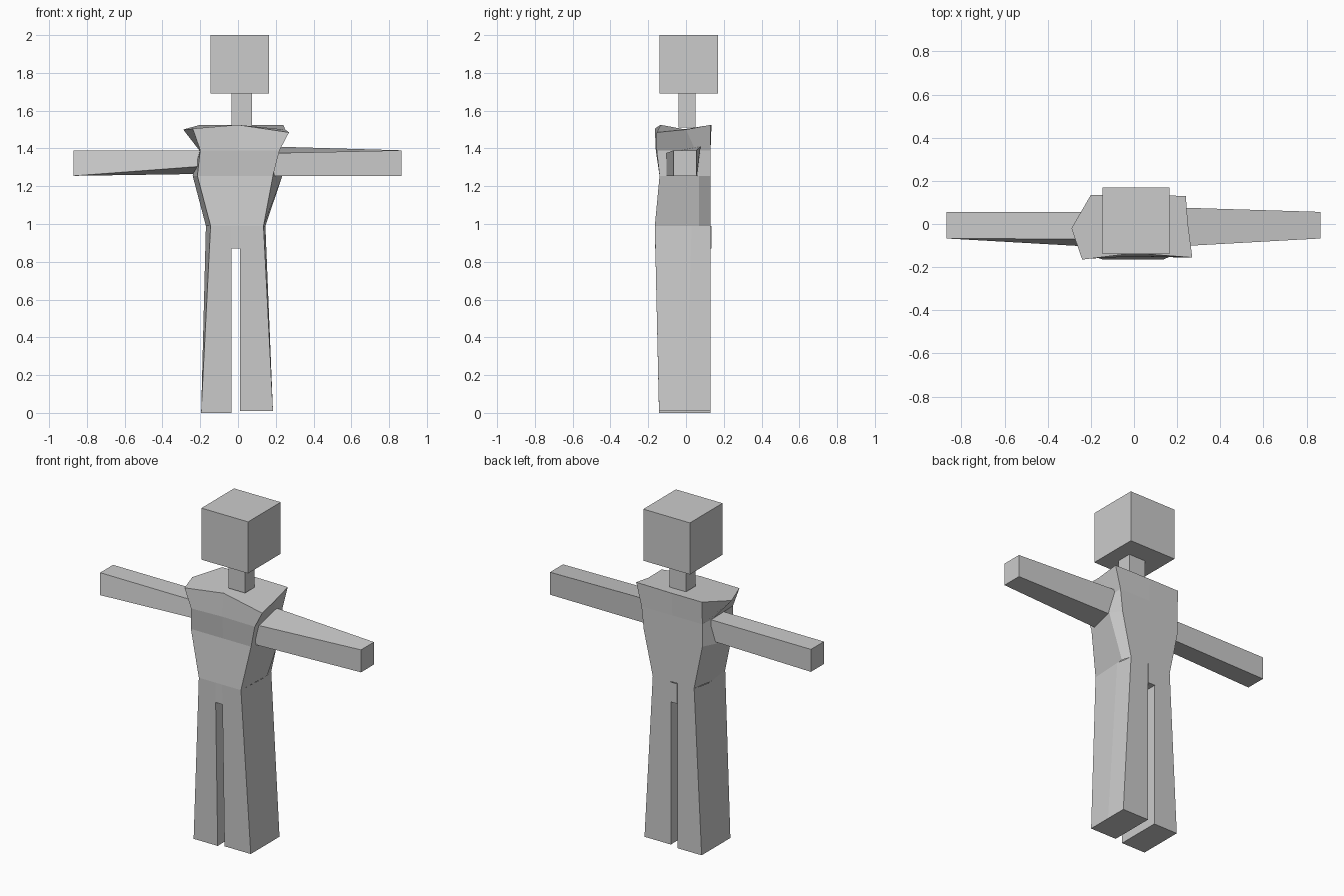
import bpy, bmesh


def loft(name, rings, cap_start=True, cap_end=True):
    """Skin a list of equal-length point rings into one flat-shaded mesh."""
    bm = bmesh.new()
    loops = [[bm.verts.new(p) for p in ring] for ring in rings]
    n = len(loops[0])
    for a, b in zip(loops, loops[1:]):
        for i in range(n):
            j = (i + 1) % n
            bm.faces.new((a[i], a[j], b[j], b[i]))
    if cap_start:
        bm.faces.new(loops[0])
    if cap_end:
        bm.faces.new(loops[-1])
    bmesh.ops.recalc_face_normals(bm, faces=bm.faces)
    mesh = bpy.data.meshes.new(name)
    bm.to_mesh(mesh)
    bm.free()
    obj = bpy.data.objects.new(name, mesh)
    bpy.context.collection.objects.link(obj)
    return obj


def box(name, x0, x1, y0, y1, z0, z1, **caps):
    rect = [(x0, y0), (x1, y0), (x1, y1), (x0, y1)]
    return loft(name, [[(x, y, z) for x, y in rect] for z in (z0, z1)], **caps)


def level(z, *xy):
    return [(x, y, z) for x, y in xy]


# Head and neck
box("head", -0.145, 0.165, -0.14, 0.17, 1.69, 2.0)
box("neck", -0.035, 0.075, -0.04, 0.05, 1.51, 1.69, cap_start=False, cap_end=False)

# Torso: rings run front left, centre, right, side, back right, centre, left, side
loft("torso", [
    level(0.99, (-0.145, -0.165), (-0.01, -0.165), (0.135, -0.165), (0.145, 0.07),
          (0.13, 0.13), (-0.01, 0.13), (-0.145, 0.13), (-0.17, 0.0)),
    level(1.255, (-0.215, -0.14), (0.0, -0.14), (0.185, -0.14), (0.235, 0.07),
          (0.19, 0.13), (0.0, 0.13), (-0.2, 0.13), (-0.24, 0.05)),
    level(1.39, (-0.2, -0.16), (0.0, -0.15), (0.22, -0.155), (0.2, 0.05),
          (0.205, 0.13), (0.0, 0.13), (-0.2, 0.13), (-0.205, 0.03)),
    [(-0.24, -0.165, 1.505), (0.0, -0.135, 1.525), (0.27, -0.155, 1.485),
     (0.25, 0.0, 1.50), (0.24, 0.13, 1.525), (0.0, 0.135, 1.525),
     (-0.2, 0.135, 1.525), (-0.29, -0.02, 1.50)],
], cap_start=False)

# Arms: rings run front bottom, front top, back top, back bottom
loft("left_arm", [
    [(-0.2, -0.105, 1.305), (-0.17, -0.07, 1.39), (-0.17, 0.055, 1.39), (-0.2, 0.055, 1.265)],
    [(-0.87, -0.067, 1.255), (-0.87, -0.067, 1.39), (-0.87, 0.056, 1.39), (-0.87, 0.056, 1.255)],
], cap_start=False)
loft("right_arm", [
    [(0.18, -0.105, 1.255), (0.18, -0.105, 1.375), (0.18, 0.077, 1.41), (0.18, 0.06, 1.255)],
    [(0.865, -0.067, 1.255), (0.865, -0.067, 1.39), (0.865, 0.056, 1.39), (0.865, 0.056, 1.255)],
], cap_start=False)

# Legs: rings run outer front, outer side, outer back, inner back, inner front
for name, inner, hip, foot, z in (
    ("left_leg", -0.035, (-0.145, -0.17, -0.145), -0.195, 0.0),
    ("right_leg", 0.01, (0.135, 0.145, 0.13), 0.185, 0.01),
):
    loft(name, [
        level(z, (foot, -0.143), (foot, 0.0), (foot, 0.13), (inner, 0.13), (inner, -0.143)),
        level(0.99, (hip[0], -0.165), (hip[1], 0.03), (hip[2], 0.13), (inner, 0.13), (inner, -0.165)),
    ], cap_end=False)

# Crotch bridging the legs
box("crotch", -0.035, 0.01, -0.163, 0.135, 0.87, 0.99, cap_end=False)
